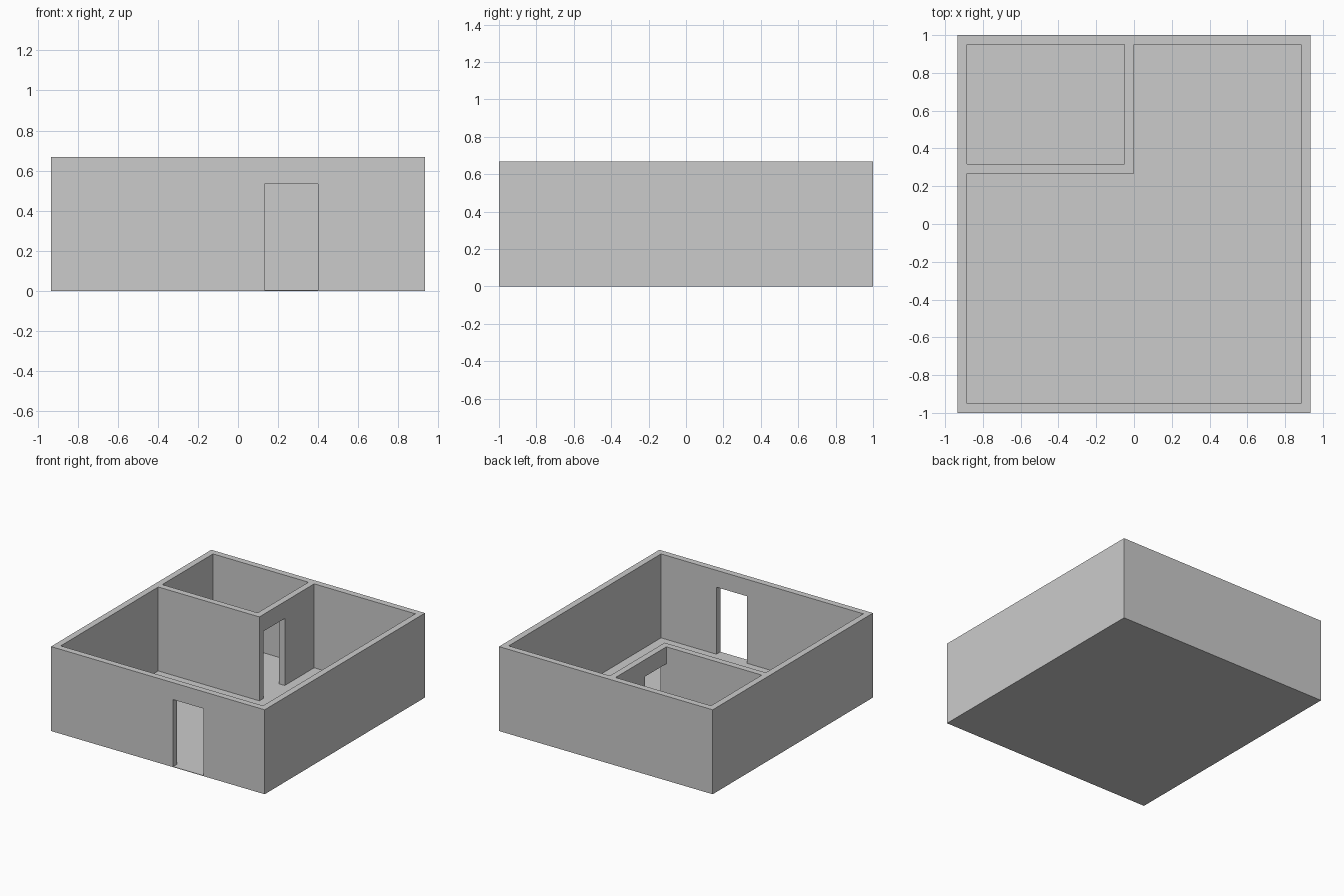
import bpy, bmesh

if "Cube" in bpy.data.objects:
    bpy.data.objects.remove(bpy.data.objects["Cube"])

U = 2 / 15                        # plan module
W, D, H = 14 * U, 15 * U, 5 * U   # outer size
T = 0.05                          # wall thickness
FLOOR = 0.004                     # floor sheet thickness
x0, x1, y0, y1 = -W / 2, W / 2, -D / 2, D / 2
ROOM_Y = 2 * U                    # outer face of the small room's front wall


def prism(name, outline, z0, z1):
    """Extrude a closed plan outline from z0 to z1."""
    bm = bmesh.new()
    face = bm.faces.new([bm.verts.new((x, y, z0)) for x, y in outline])
    ext = bmesh.ops.extrude_face_region(bm, geom=[face])
    top = [v for v in ext["geom"] if isinstance(v, bmesh.types.BMVert)]
    bmesh.ops.translate(bm, verts=top, vec=(0, 0, z1 - z0))
    bmesh.ops.recalc_face_normals(bm, faces=bm.faces)
    mesh = bpy.data.meshes.new(name)
    bm.to_mesh(mesh)
    bm.free()
    obj = bpy.data.objects.new(name, mesh)
    bpy.context.collection.objects.link(obj)
    return obj


def rect(xa, xb, ya, yb):
    return [(xa, ya), (xb, ya), (xb, yb), (xa, yb)]


# floor and solid wall block
prism("floor", rect(x0, x1, y0, y1), 0, FLOOR)
walls = prism("walls", rect(x0, x1, y0, y1), FLOOR, H)

# hollow spaces: L-shaped main room and the small corner room
main = [(x0 + T, y0 + T), (x1 - T, y0 + T), (x1 - T, y1 - T),
        (0, y1 - T), (0, ROOM_Y), (x0 + T, ROOM_Y)]
small = rect(x0 + T, -T, ROOM_Y + T, y1 - T)
# doorways: front entrance and the opening into the small room
entrance = rect(U, 3 * U, y0 - 0.1, y0 + T + 0.1)
inner_door = rect(-T - 0.1, 0.1, ROOM_Y + T, ROOM_Y + T + 2 * U)

cutters = [("main_room_cutter", main, H + 0.1),
           ("small_room_cutter", small, H + 0.1),
           ("entrance_cutter", entrance, 4 * U),
           ("inner_door_cutter", inner_door, 4 * U)]
for name, outline, top in cutters:
    cutter = prism(name, outline, -0.1, top)
    cutter.hide_render = True
    mod = walls.modifiers.new(name, 'BOOLEAN')
    mod.operation = 'DIFFERENCE'
    mod.solver = 'EXACT'
    mod.object = cutter
    bpy.context.view_layer.objects.active = walls
    bpy.ops.object.modifier_apply(modifier=name)
    bpy.data.objects.remove(cutter)
